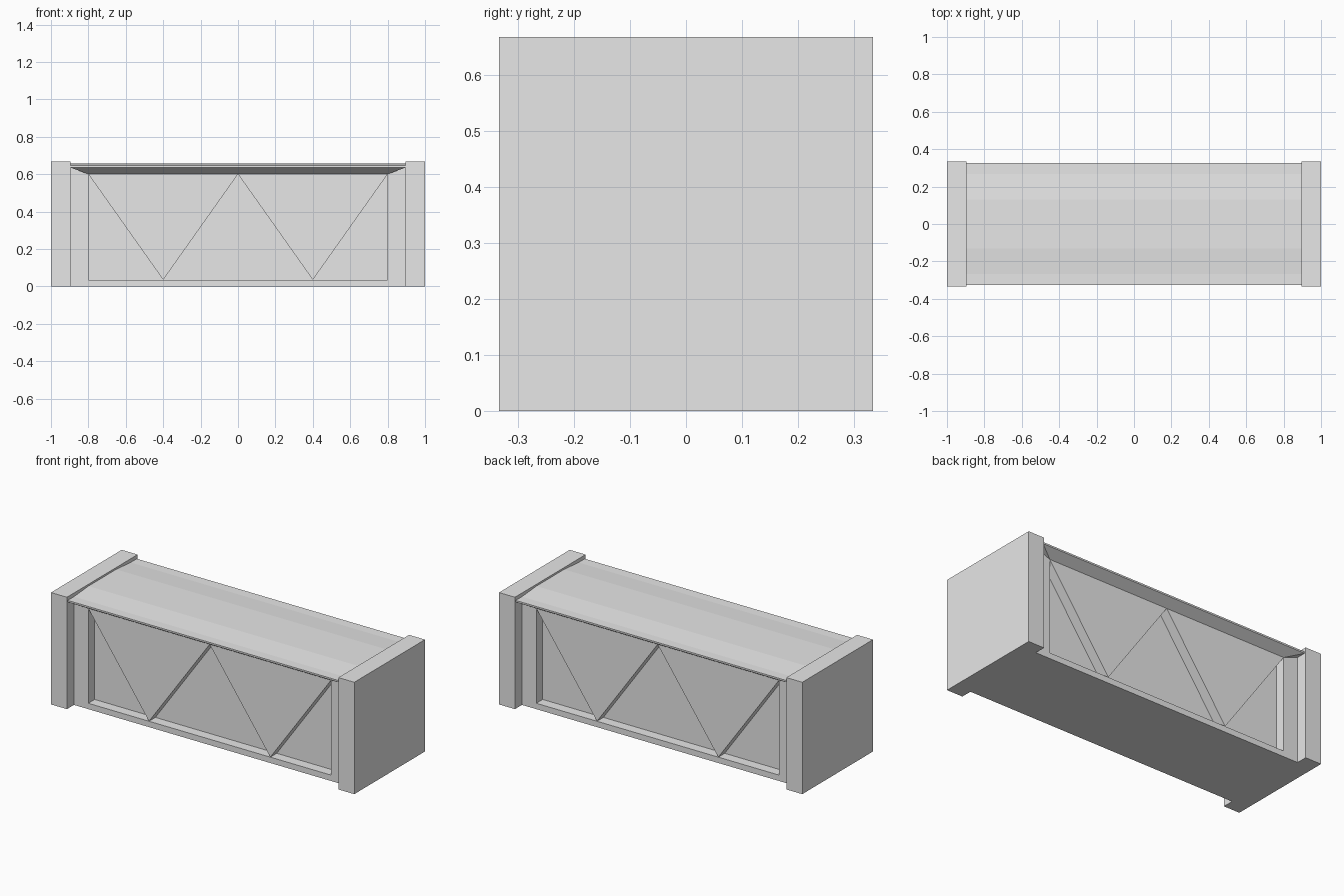
import bpy
import bmesh

cube = bpy.data.objects.get("Cube")
if cube:
    bpy.data.objects.remove(cube, do_unlink=True)

grey = bpy.data.materials.new("light_grey")
grey.use_nodes = True
grey.diffuse_color = (0.8, 0.8, 0.8, 1)
grey.node_tree.nodes["Principled BSDF"].inputs["Base Color"].default_value = (0.8, 0.8, 0.8, 1)


def loft(name, start, end):
    """Solid between two matching outlines."""
    bm = bmesh.new()
    a = [bm.verts.new(p) for p in start]
    b = [bm.verts.new(p) for p in end]
    bm.faces.new(a)
    bm.faces.new(b[::-1])
    n = len(a)
    for i in range(n):
        j = (i + 1) % n
        bm.faces.new((a[j], a[i], b[i], b[j]))
    bmesh.ops.recalc_face_normals(bm, faces=bm.faces)
    mesh = bpy.data.meshes.new(name)
    bm.to_mesh(mesh)
    bm.free()
    mesh.materials.append(grey)
    ob = bpy.data.objects.new(name, mesh)
    bpy.context.collection.objects.link(ob)
    return ob


def rect(x0, x1, half_y, z):
    return [(x0, -half_y, z), (x1, -half_y, z), (x1, half_y, z), (x0, half_y, z)]


def box(name, x0, x1, half_y, z0, z1):
    return loft(name, rect(x0, x1, half_y, z0), rect(x0, x1, half_y, z1))


def prism_y(name, outline, half_y):
    return loft(name, [(x, -half_y, z) for x, z in outline],
                [(x, half_y, z) for x, z in outline])


INNER, BAY = 0.895, 0.8           # half lengths: between end blocks, recess
FRAME_Y, CORE_Y, ROOF_Y = 0.267, 0.207, 0.325
RAIL_Z, BAY_Z, EAVE_Z = 0.035, 0.6, 0.635

# End blocks
for side, x0, x1 in (("right", -1, -INNER), ("left", INNER, 1)):
    box(side + "_end_block", x0, x1, 0.333, 0, 0.667)

# Recessed wall core
box("wall_core", -0.85, 0.85, CORE_Y, 0.01, 0.62)

# Bottom rail and posts in one U-shaped frame
half = [(INNER, 0), (INNER, EAVE_Z), (BAY, BAY_Z), (BAY, RAIL_Z)]
prism_y("side_frame", half + [(-x, z) for x, z in reversed(half)], FRAME_Y)

# Raised triangular panels
for i, x in enumerate((-0.4, 0.4)):
    prism_y(f"triangle_panel_{i + 1}",
            [(x - 0.4, BAY_Z), (x, RAIL_Z), (x + 0.4, BAY_Z)], FRAME_Y)

# Flared eave under the roof
loft("eave", rect(-BAY, BAY, FRAME_Y, BAY_Z), rect(-INNER, INNER, ROOF_Y, EAVE_Z))

# Roof slab with a raised middle
edge = [(ROOF_Y, EAVE_Z), (ROOF_Y, 0.645), (0.267, 0.645), (0.13, 0.656)]
profile = edge + [(-y, z) for y, z in reversed(edge)]
loft("roof", [(-INNER, y, z) for y, z in profile], [(INNER, y, z) for y, z in profile])
